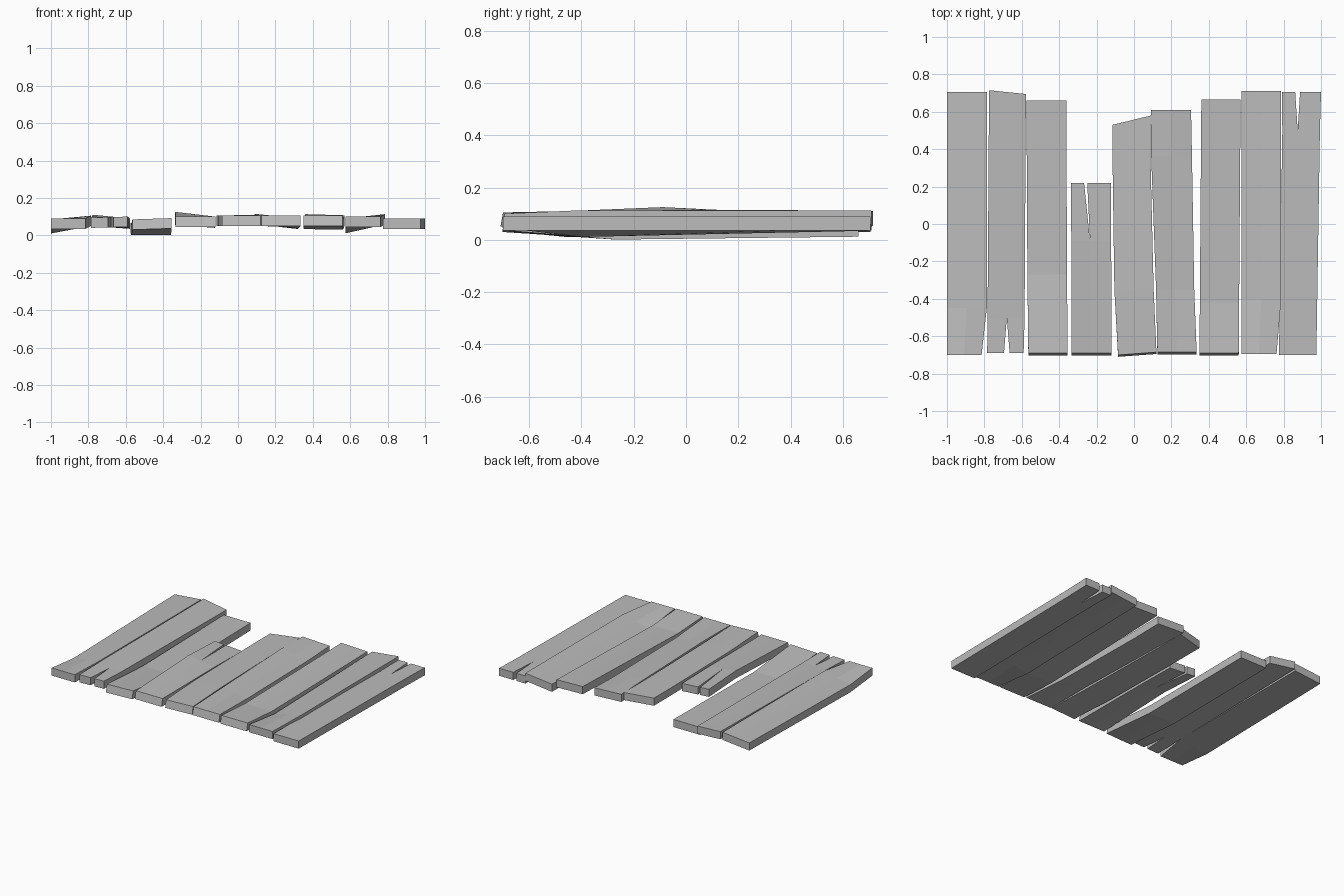
import bpy
import bmesh

default_cube = bpy.data.objects.get("Cube")
if default_cube:
    bpy.data.objects.remove(default_cube, do_unlink=True)

THICKNESS = 0.055

# Single weathered grey for all boards
grey = bpy.data.materials.new("weathered_grey")
grey.use_nodes = True
grey_colour = (0.5, 0.5, 0.5, 1)
grey.diffuse_color = grey_colour
grey.node_tree.nodes["Principled BSDF"].inputs["Base Color"].default_value = grey_colour


def plank(name, rows, front_slant=0, back_slant=0, lip=0):
    """Board from cross rows (y, left x, right x, left top z, right top z[, split start, split end])."""
    bm = bmesh.new()
    strips = []
    last = len(rows) - 1
    for index, (y, left, right, z_left, z_right, *split) in enumerate(rows):
        middle = (left + right) / 2
        gap_start, gap_end = split or (middle, middle)
        slant = front_slant if index == 0 else back_slant if index == last else 0

        def corner(x):
            t = (x - left) / (right - left)
            return bm.verts.new((x, y + slant * t, z_left + (z_right - z_left) * t))

        first = corner(gap_start)
        second = first if gap_start == gap_end else corner(gap_end)
        strips.append((corner(left), first, second, corner(right)))

    # Top skin on both sides of the split line
    for near, far in zip(strips, strips[1:]):
        for a, b in ((0, 1), (2, 3)):
            bm.faces.new((near[a], near[b], far[b], far[a]))

    # Extrude the skin downward into a solid board
    top_faces = bm.faces[:]
    front_y = rows[0][0] + max(front_slant, 0)
    result = bmesh.ops.extrude_face_region(bm, geom=top_faces, use_keep_orig=True)
    lower = [item for item in result["geom"] if isinstance(item, bmesh.types.BMVert)]
    for vert in lower:
        vert.co.z -= THICKNESS
        if vert.co.y <= front_y + 0.001:
            vert.co.y -= lip
    bmesh.ops.recalc_face_normals(bm, faces=bm.faces[:])

    mesh = bpy.data.meshes.new(name)
    bm.to_mesh(mesh)
    bm.free()
    mesh.materials.append(grey)
    board = bpy.data.objects.new(name, mesh)
    bpy.context.collection.objects.link(board)
    return board


# Twisted outer board
plank("outer_twisted_plank", [
    (-.7, -1, -.815, .09, .09),
    (-.45, -1, -.787, .065, .105),
    (.705, -1, -.787, .085, .105),
])

# Board split at its front end
plank("front_split_plank", [
    (-.69, -.785, -.59, .095, .1, -.695, -.665),
    (-.5, -.783, -.585, .1, .095, -.68, -.68),
    (.715, -.775, -.578, .11, .09, -.66, -.66),
], back_slant=-.02)

# Sagging board
plank("sagging_plank", [
    (-.69, -.565, -.355, .085, .092),
    (-.27, -.57, -.358, .056, .056),
    (.66, -.575, -.362, .067, .067),
], lip=.012)

# Short broken board with a splintered back end
plank("short_broken_plank", [
    (-.69, -.333, -.12, .1, .1),
    (-.09, -.335, -.122, .125, .1, -.235, -.235),
    (.22, -.338, -.122, .11, .095, -.267, -.25),
], lip=.012)

# Board with an angled broken end
plank("angled_end_plank", [
    (-.7, -.085, .12, .105, .105),
    (-.35, -.105, .105, .105, .108),
    (.36, -.115, .088, .105, .11),
    (.53, -.115, .09, .105, .11),
], front_slant=.015, back_slant=.05, lip=.01)

# Board leaning away from the crack
plank("leaning_plank", [
    (-.685, .125, .335, .105, .105),
    (-.35, .118, .322, .112, .09),
    (.36, .092, .31, .115, .09),
    (.61, .09, .305, .108, .098),
], lip=.012)

# Dipped board
plank("dipped_plank", [
    (-.69, .35, .56, .105, .105),
    (-.42, .352, .562, .088, .086),
    (.665, .36, .57, .113, .107),
], lip=.012)

# Second twisted board
plank("inner_twisted_plank", [
    (-.695, .575, .762, .1, .1),
    (-.4, .575, .787, .066, .113),
    (.71, .575, .787, .09, .113),
])

# Edge board split at its back end
plank("back_split_plank", [
    (-.7, .775, .975, .09, .09),
    (.5, .793, .994, .09, .09, .875, .875),
    (.705, .79, 1, .09, .09, .862, .888),
])
